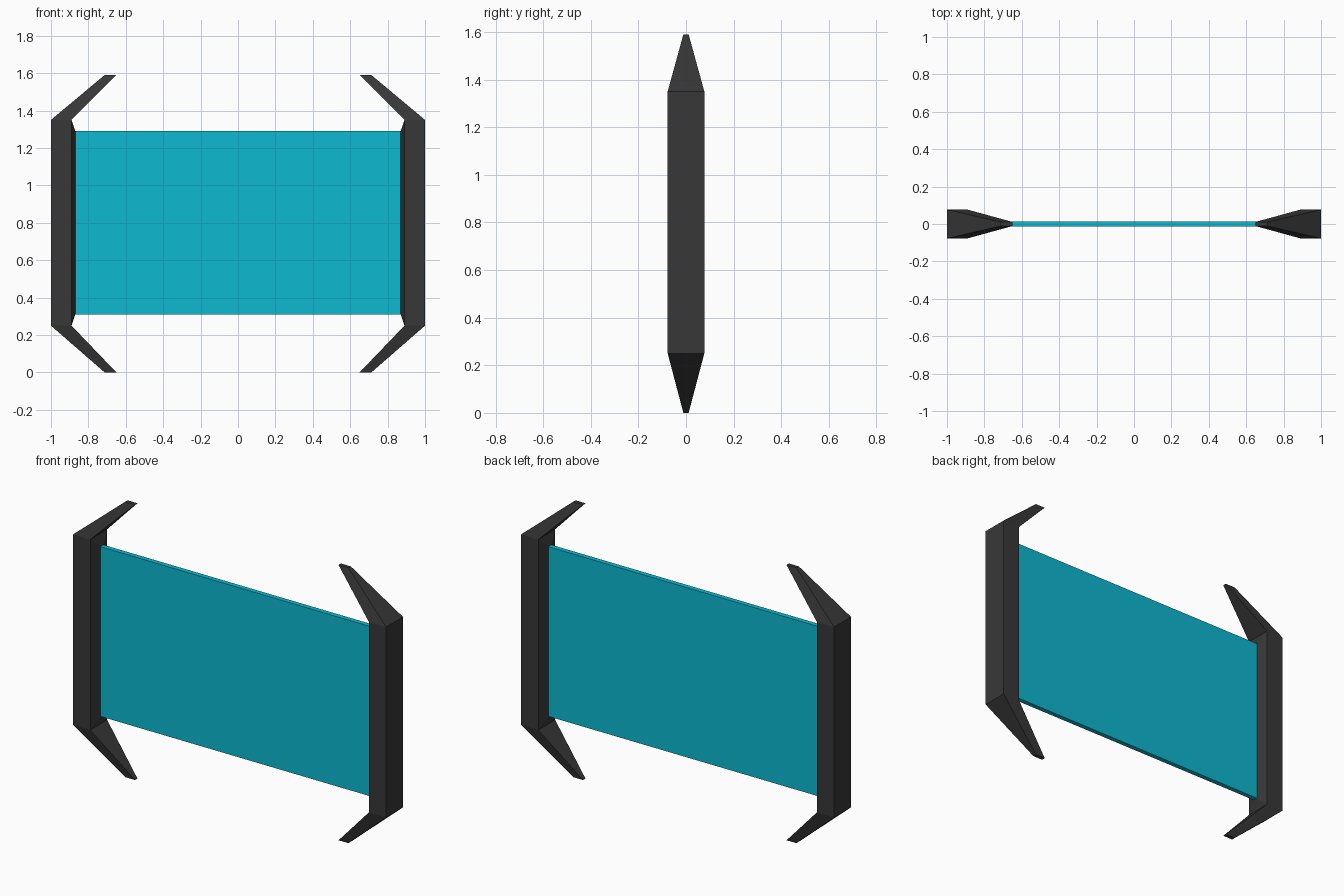
import bpy, bmesh

if "Cube" in bpy.data.objects:
    bpy.data.objects.remove(bpy.data.objects["Cube"])

def material(name, rgb):
    m = bpy.data.materials.new(name)
    m.diffuse_color = (*rgb, 1)
    m.use_nodes = True
    m.node_tree.nodes["Principled BSDF"].inputs["Base Color"].default_value = m.diffuse_color
    return m

dark = material("charcoal", (0.039, 0.039, 0.039))
cyan = material("cyan", (0.004, 0.48, 0.64))

def finish(name, bm, mat):
    bmesh.ops.recalc_face_normals(bm, faces=bm.faces)
    me = bpy.data.meshes.new(name)
    bm.to_mesh(me)
    bm.free()
    me.materials.append(mat)
    ob = bpy.data.objects.new(name, me)
    bpy.context.collection.objects.link(ob)
    return ob

# Bracket: rectangular rings (inner x, outer x, half depth, z) lofted bottom to top
RINGS = [(0.65, 0.713, 0.011, 0.0), (0.89, 1.0, 0.077, 0.25),
         (0.89, 1.0, 0.077, 1.35), (0.65, 0.713, 0.011, 1.59)]

def bracket(name, side):
    bm = bmesh.new()
    rings = [[bm.verts.new((side * x, y, z)) for x, y in
              ((xi, -d), (xo, -d), (xo, d), (xi, d))] for xi, xo, d, z in RINGS]
    bm.faces.new(rings[0])
    bm.faces.new(rings[-1])
    for a, b in zip(rings, rings[1:]):
        for i in range(4):
            j = (i + 1) % 4
            if a is rings[1] and i == 3:
                continue
            bm.faces.new((a[i], a[j], b[j], b[i]))
    # inner face tapers in to the edge of the panel
    base = [rings[1][0], rings[1][3], rings[2][3], rings[2][0]]
    cap = [bm.verts.new((side * 0.87, y, z)) for y, z in
           ((-0.014, 0.31), (0.014, 0.31), (0.014, 1.29), (-0.014, 1.29))]
    for i in range(4):
        j = (i + 1) % 4
        bm.faces.new((base[i], base[j], cap[j], cap[i]))
    bm.faces.new(cap)
    return finish(name, bm, dark)

bracket("left_bracket", -1)
bracket("right_bracket", 1)

# Flat screen panel between the brackets
bm = bmesh.new()
bmesh.ops.create_cube(bm, size=1)
for v in bm.verts:
    v.co = (v.co.x * 1.74, v.co.y * 0.028, 0.80 + v.co.z * 0.98)
finish("screen_panel", bm, cyan)
